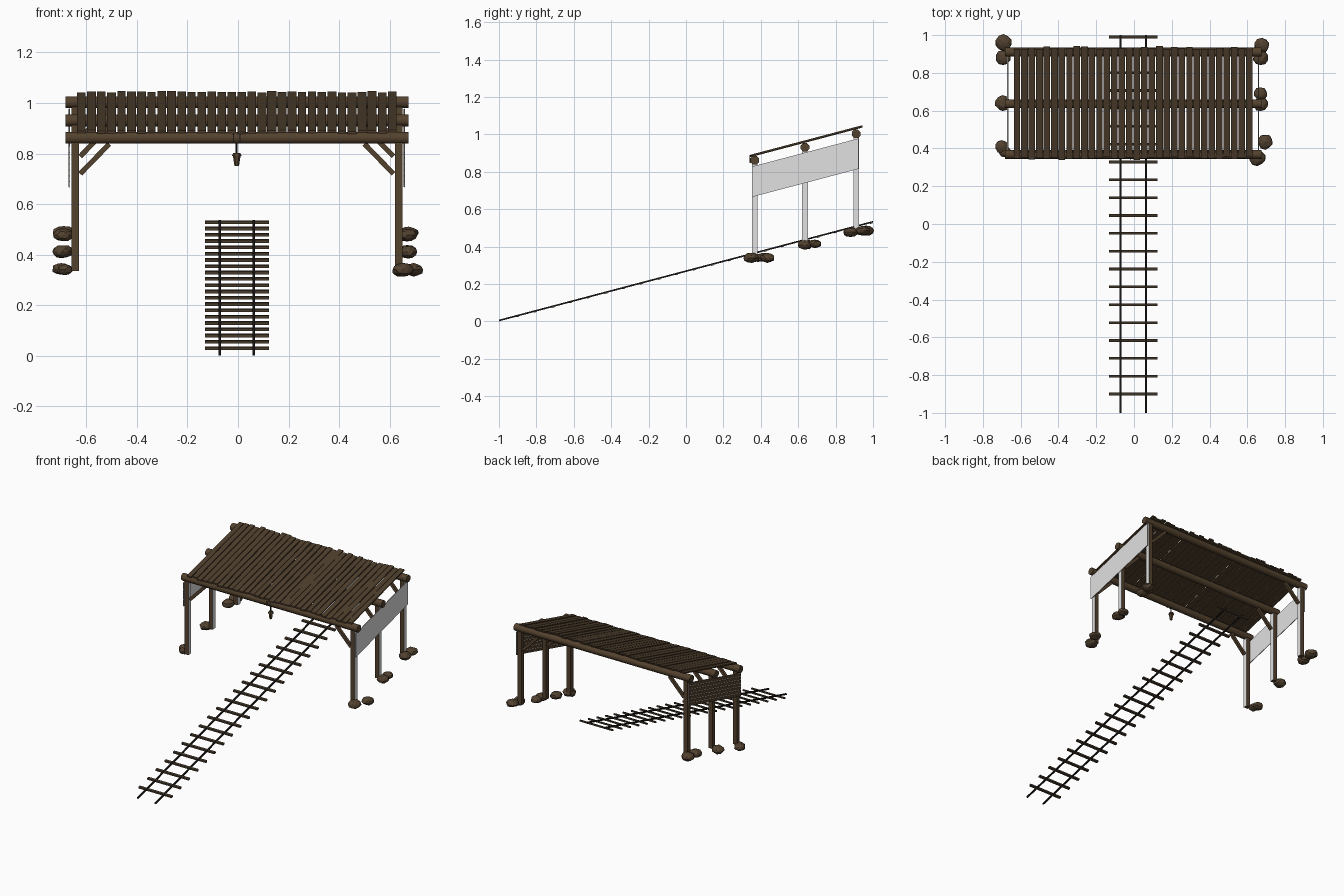
import bpy
import bmesh
import random
from mathutils import Vector, Matrix

random.seed(4)
if "Cube" in bpy.data.objects:
    bpy.data.objects.remove(bpy.data.objects["Cube"])

SLOPE = 0.264


def material(name, rgb):
    m = bpy.data.materials.new(name)
    m.use_nodes = True
    m.diffuse_color = (*rgb, 1)
    m.node_tree.nodes["Principled BSDF"].inputs["Base Color"].default_value = (*rgb, 1)
    return m


timber = material("timber brown", (0.088, 0.054, 0.027))
roof_wood = material("roof wood", (0.075, 0.047, 0.025))
rock = material("brown stone", (0.085, 0.054, 0.029))
iron = material("dark iron", (0.012, 0.01, 0.009))
sleeper_wood = material("sleeper wood", (0.062, 0.042, 0.024))
pale = material("pale board", (0.75, 0.75, 0.75))


def finish(name, bm, *mats):
    bmesh.ops.recalc_face_normals(bm, faces=bm.faces)
    mesh = bpy.data.meshes.new(name)
    bm.to_mesh(mesh)
    bm.free()
    for m in mats:
        mesh.materials.append(m)
    obj = bpy.data.objects.new(name, mesh)
    bpy.context.collection.objects.link(obj)
    return obj


def add_box(bm, center, size, shear=0.0, rot=None):
    """Box whose z can follow the hill slope along y (shear)."""
    verts = bmesh.ops.create_cube(bm, size=1)["verts"]
    for v in verts:
        p = Vector(a * b for a, b in zip(v.co, size))
        p.z += shear * p.y
        if rot:
            p = rot @ p
        v.co = p + Vector(center)


def add_rod(bm, a, b, r1, r2, sides):
    a, b = Vector(a), Vector(b)
    rot = (b - a).to_track_quat("Z", "Y").to_matrix().to_4x4()
    turn = Matrix.Rotation(3.14159 / sides, 4, "Z")
    bmesh.ops.create_cone(bm, cap_ends=True, segments=sides, radius1=r1, radius2=r2,
                          depth=(b - a).length,
                          matrix=Matrix.Translation((a + b) / 2) @ rot @ turn)


def smooth(obj):
    bpy.ops.object.select_all(action="DESELECT")
    obj.select_set(True)
    bpy.context.view_layer.objects.active = obj
    bpy.ops.object.shade_smooth_by_angle(angle=0.9)


# Sloping track: two rails and evenly spaced sleepers
def track_z(y):
    return 0.005 + SLOPE * (y + 1)


bm = bmesh.new()
for x in (-0.072, 0.063):
    add_box(bm, (x, 0, track_z(0)), (0.01, 2, 0.009), SLOPE)
finish("rails", bm, iron)

bm = bmesh.new()
for i in range(21):
    y = -0.9 + 0.0945 * i
    add_box(bm, (-0.004, y, track_z(y) - 0.002), (0.255, 0.014, 0.011), SLOPE)
finish("sleepers", bm, sleeper_wood)

# Three frames up the hill: log beam, two posts, two corner braces
frames = {"front": (0.368, 0.862, 0.335),
          "middle": (0.636, 0.931, 0.41),
          "back": (0.91, 1.003, 0.475)}
for label, (y, beam_z, foot_z) in frames.items():
    bm = bmesh.new()
    add_rod(bm, (-0.682, y, beam_z), (0.675, y, beam_z), 0.025, 0.025, 8)
    smooth(finish(label + "_beam", bm, timber))

    for side, x in (("right", -0.645), ("left", 0.636)):
        top = beam_z - 0.018
        bm = bmesh.new()
        add_box(bm, (x, y, (foot_z + top) / 2), (0.03, 0.03, top - foot_z))
        post = finish(f"{label}_{side}_post", bm, timber, pale)
        for f in post.data.polygons:
            f.material_index = int(f.normal.x > 0.5)

        s = 1 if x > 0 else -1
        bm = bmesh.new()
        rot = Matrix.Rotation(s * 0.8, 3, "Y")
        add_box(bm, (x - s * 0.078, y, beam_z - 0.083), (0.165, 0.018, 0.02), 0, rot)
        finish(f"{label}_{side}_brace", bm, timber)

# Sloping roof of uneven planks
bm = bmesh.new()
count = 32
step = 1.27 / count
for i in range(count):
    x = -0.64 + step * (i + 0.5)
    length = 0.585 + random.uniform(-0.012, 0.012)
    y = 0.641 + random.uniform(-0.005, 0.005)
    z = 0.963 + SLOPE * (y - 0.641) + random.uniform(-0.002, 0.002)
    add_box(bm, (x, y, z), (random.uniform(0.032, 0.037), length, 0.009), SLOPE)
finish("roof_planks", bm, roof_wood)

# Side walls: pale backing with brown boards on one face
boards = 7
height = 0.163
for side, x in (("right", -0.667), ("left", 0.66)):
    y, z = 0.638, 0.822
    bm = bmesh.new()
    add_box(bm, (x, y, z), (0.003, 0.57, height), SLOPE)
    finish(side + "_wall_backing", bm, pale)
    bm = bmesh.new()
    pitch = height / boards
    for i in range(boards):
        bz = z - height / 2 + pitch * (i + 0.5)
        add_box(bm, (x - 0.003, y, bz), (0.003, 0.57, pitch - 0.004), SLOPE)
    finish(side + "_wall_boards", bm, timber)

# Hanging lantern and its bracket on the front beam
y = 0.368
bm = bmesh.new()
add_rod(bm, (-0.005, y, 0.795), (-0.005, y, 0.84), 0.004, 0.004, 6)
for x in (-0.018, 0.008):
    add_box(bm, (x, y - 0.025, 0.862), (0.004, 0.005, 0.03))
finish("lantern_hanger", bm, iron)
bm = bmesh.new()
add_rod(bm, (-0.005, y, 0.75), (-0.005, y, 0.79), 0.009, 0.015, 6)
add_rod(bm, (-0.005, y, 0.79), (-0.005, y, 0.803), 0.02, 0.013, 6)
finish("lantern", bm, timber)

# Flattened stones around the post feet
stones = [(-0.69, 0.96, 0.485, 0.044), (-0.692, 0.88, 0.478, 0.042),
          (-0.695, 0.64, 0.412, 0.042), (-0.70, 0.41, 0.343, 0.037),
          (-0.685, 0.385, 0.34, 0.033), (0.676, 0.945, 0.485, 0.04),
          (0.67, 0.88, 0.477, 0.04), (0.67, 0.69, 0.415, 0.036),
          (0.672, 0.635, 0.41, 0.04), (0.695, 0.435, 0.34, 0.04),
          (0.652, 0.35, 0.34, 0.044)]
for i, (x, y, z, r) in enumerate(stones):
    bm = bmesh.new()
    bmesh.ops.create_icosphere(bm, subdivisions=2, radius=r)
    for v in bm.verts:
        v.co *= random.uniform(0.9, 1.06)
        v.co.z *= 0.65
        v.co += Vector((x, y, z))
    finish(f"stone_{i + 1}", bm, rock)
